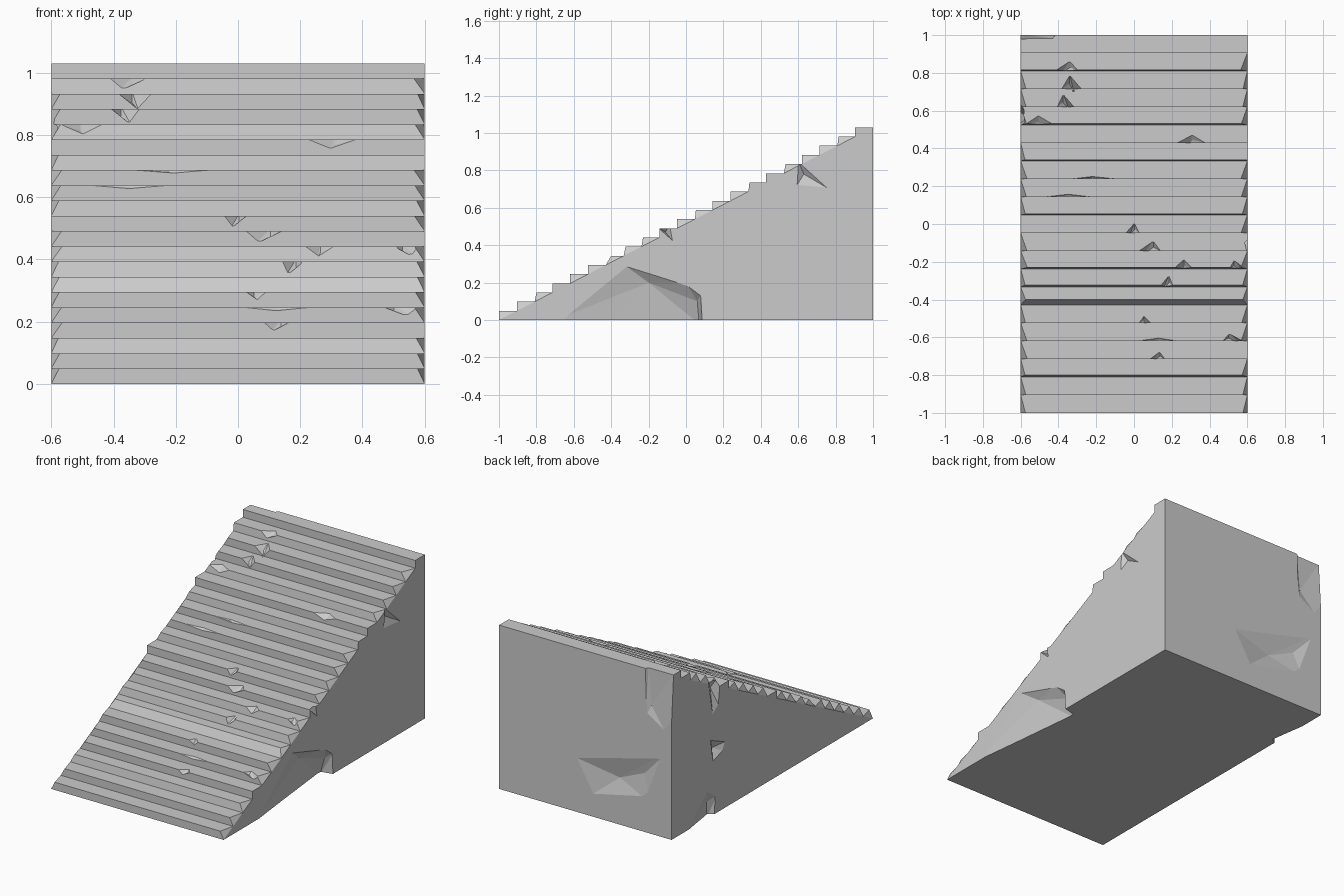
import bpy, bmesh, random
from mathutils import Vector

if "Cube" in bpy.data.objects:
    bpy.data.objects.remove(bpy.data.objects["Cube"])

random.seed(4)
N, W, H = 21, 0.6, 1.03
RUN, RISE = 2 / N, H / N

# Worn step edges: how far each nosing is set back, and steps with intact ends
setback = {2: .01, 6: .028, 7: .01, 8: .008, 11: .005, 14: .006, 16: .008, 19: .006}
intact_left, intact_right = {10, 15, 19, 20}, {3, 9, 14, 15, 20}


def staircase():
    bm = bmesh.new()
    vert = lambda x, y, z: bm.verts.new((x, y, z))
    left, right = [vert(-W, -1, 0)], [vert(W, -1, 0)]
    for i in range(N):
        y, z = -1 + i * RUN, (i + 1) * RISE
        a = 0 if i in intact_left else random.uniform(.022, .036)
        b = 0 if i in intact_right else random.uniform(.022, .036)
        s = setback.get(i, 0)
        nl, nr = vert(-W + a, y + s, z), vert(W - b, y + s, z)
        vl, vr = vert(-W, y + RUN, z), vert(W, y + RUN, z)
        bm.faces.new((left[-1], right[-1], nr, nl))
        bm.faces.new((nl, nr, vr, vl))
        bm.faces.new((left[-1], nl, vl))
        bm.faces.new((right[-1], vr, nr))
        left.append(vl)
        right.append(vr)
    bl, br = vert(-W, 1, 0), vert(W, 1, 0)
    bm.faces.new(right + [br])
    bm.faces.new([bl] + left[::-1])
    bm.faces.new((left[-1], right[-1], br, bl))
    bm.faces.new((bl, br, right[0], left[0]))
    bmesh.ops.recalc_face_normals(bm, faces=bm.faces)
    me = bpy.data.meshes.new("staircase")
    bm.to_mesh(me)
    bm.free()
    ob = bpy.data.objects.new("staircase", me)
    bpy.context.collection.objects.link(ob)
    return ob


def hull_cut(target, pts, name):
    bm = bmesh.new()
    for p in pts:
        bm.verts.new(p)
    res = bmesh.ops.convex_hull(bm, input=bm.verts)
    junk = [v for v in bm.verts if not v.link_faces]
    bmesh.ops.delete(bm, geom=junk, context='VERTS')
    bmesh.ops.recalc_face_normals(bm, faces=bm.faces)
    me = bpy.data.meshes.new(name)
    bm.to_mesh(me)
    bm.free()
    ob = bpy.data.objects.new(name, me)
    bpy.context.collection.objects.link(ob)
    ob.hide_render = True
    mod = target.modifiers.new(name, 'BOOLEAN')
    mod.operation, mod.solver, mod.object = 'DIFFERENCE', 'EXACT', ob
    return ob


def side_dent(side, outline, inner):
    # outline: (y, z) rim; inner: (depth, y, z) floor points
    pts = [(side * (W + .01), y, z) for y, z in outline]
    return pts + [(side * (W - d), y, z) for d, y, z in inner]


def back_dent(outline, inner):
    return [(x, 1.01, z) for x, z in outline] + [(x, 1 - d, z) for d, x, z in inner]


def edge_chip(step, x, half, depth):
    # wedge notch in a step's nosing
    y, z = -1 + step * RUN, (step + 1) * RISE
    k = random.uniform(-.4, .4) * half
    return [(x - half, y - .01, z + .011), (x + half, y - .01, z + .011),
            (x + k, y + depth * 1.5, z + .008), (x - k, y - .012, z - depth),
            (x + k, y + depth * .5, z - depth * .5)]


stairs = staircase()
cutters = []

# Broken patches on the sides and back
patches = [
    side_dent(1, [(-.75, -.02), (-.35, .31), (-.27, .23), (0, .2), (.08, .14), (.09, -.02)],
              [(.08, .07, -.02), (.04, .06, .1), (.035, -.2, .2), (.03, -.4, -.02)]),
    side_dent(1, [(.59, .87), (.58, .7), (.8, .68), (.66, .76)], [(.025, .63, .78)]),
    side_dent(1, [(-.16, .5), (-.06, .41), (-.08, .52)], [(.03, -.11, .47)]),
    side_dent(-1, [(.57, -.02), (.56, .12), (.66, .2), (.9, -.02)],
              [(.035, .6, -.02), (.03, .61, .08)]),
    side_dent(-1, [(.45, .42), (.63, .5), (.6, .32), (.48, .36)], [(.035, .55, .4)]),
    side_dent(-1, [(.5, .88), (.66, .9), (.6, .6), (.53, .65)], [(.04, .56, .78)]),
    back_dent([(.15, .36), (-.3, .42), (-.58, .55), (-.45, .2), (0, .1)],
              [(.03, -.22, .28), (.02, -.4, .36)]),
    back_dent([(-.41, 1.05), (-.42, .72), (-.61, .6), (-.61, 1.05)],
              [(.018, -.43, 1.05), (.015, -.45, .8), (.02, -.61, 1.05)]),
]
for p in patches:
    cutters.append(hull_cut(stairs, p, "patch_cutter"))

# Chips along the step edges: step, x, half width, depth
chips = [(3, .12, .06, .03), (4, .12, .25, .015), (5, .06, .05, .03),
         (7, .17, .05, .045), (8, .26, .08, .04), (9, .08, .08, .04),
         (10, -.01, .05, .04), (12, -.35, .3, .015), (13, -.2, .3, .014),
         (15, .3, .12, .035), (16, -.5, .12, .04), (17, -.36, .06, .05),
         (18, -.33, .07, .055), (19, -.36, .09, .04), (4, .53, .08, .03),
         (8, .55, .06, .035)]
for c in chips:
    cutters.append(hull_cut(stairs, edge_chip(*c), "chip_cutter"))

# Bake the damage and drop the cutters
dg = bpy.context.evaluated_depsgraph_get()
baked = bpy.data.meshes.new_from_object(stairs.evaluated_get(dg))
stairs.modifiers.clear()
stairs.data = baked
for c in cutters:
    bpy.data.objects.remove(c)
